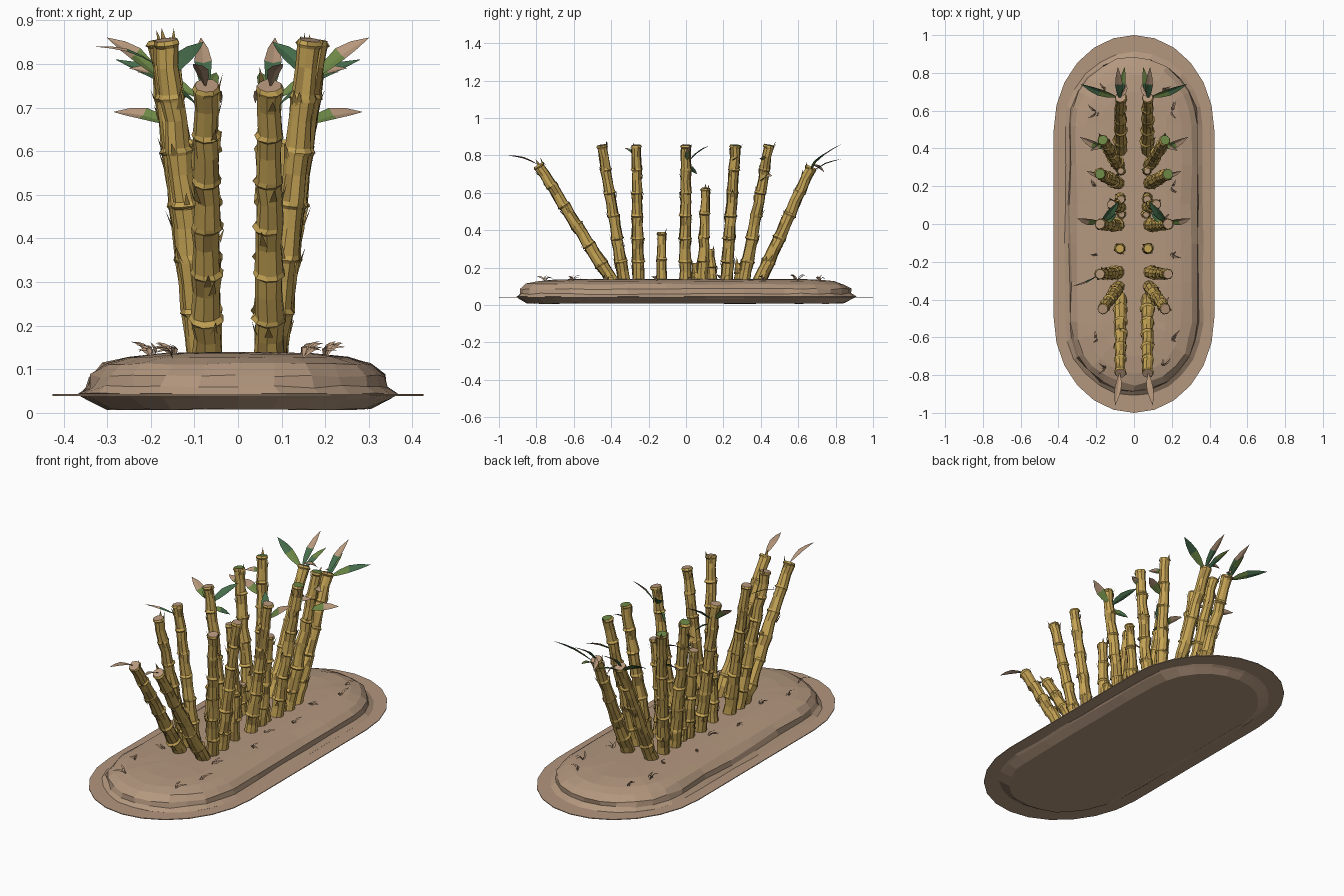
import bpy, bmesh, math, random
from mathutils import Vector

if "Cube" in bpy.data.objects:
    bpy.data.objects.remove(bpy.data.objects["Cube"])

random.seed(4)


def material(name, col):
    m = bpy.data.materials.new(name)
    m.diffuse_color = (*col, 1)
    m.use_nodes = True
    m.node_tree.nodes["Principled BSDF"].inputs["Base Color"].default_value = m.diffuse_color
    return m


SOIL = material("tan_soil", (0.45, 0.31, 0.21))
CANE = material("yellow_cane", (0.56, 0.37, 0.09))
OCHRE = material("dark_ochre", (0.36, 0.23, 0.06))
HUSK = material("pale_husk", (0.47, 0.31, 0.20))
LEAF = material("leaf_green", (0.15, 0.24, 0.06))
DEEP = material("deep_green", (0.06, 0.15, 0.07))


def make(name, verts, faces, mats, idx=None, closed=True):
    me = bpy.data.meshes.new(name)
    me.from_pydata(verts, [], faces)
    for m in mats:
        me.materials.append(m)
    if idx:
        for p, i in zip(me.polygons, idx):
            p.material_index = i
    if closed:
        bm = bmesh.new()
        bm.from_mesh(me)
        bmesh.ops.recalc_face_normals(bm, faces=bm.faces)
        bm.to_mesh(me)
        bm.free()
    ob = bpy.data.objects.new(name, me)
    bpy.context.scene.collection.objects.link(ob)
    return ob


def loft(rings):
    """Vertices and faces of a capped stack of equal rings (caps last)."""
    n = len(rings[0])
    v = [p for r in rings for p in r]
    f = []
    for k in range(len(rings) - 1):
        for i in range(n):
            j = (i + 1) % n
            f.append((k * n + i, k * n + j, (k + 1) * n + j, (k + 1) * n + i))
    f.append(tuple(range(n))[::-1])
    f.append(tuple(range((len(rings) - 1) * n, len(rings) * n)))
    return v, f


def stadium(hx, hy, straight, z, n=12, jit=0.0):
    """Oval outline: straight sides and elliptical ends."""
    pts = []
    for s in (1, -1):
        for i in range(n + 1):
            a = math.pi * i / n
            pts.append([s * hx * math.cos(a), s * (straight + (hy - straight) * math.sin(a)), z])
        for t in (0.6, 0.2, -0.2, -0.6):
            pts.append([-s * hx, s * straight * t, z])
    for p in pts:
        for k in range(3):
            p[k] += random.uniform(-jit, jit) * (0.5 if k == 2 else 1)
    return pts


# thin brim and rounded soil mound
v, f = loft([stadium(0.425, 1.0, 0.5, 0.039), stadium(0.425, 1.0, 0.5, 0.043)])
make("base_brim", v, f, [SOIL])
mound = [(0.30, 0.85, 0.008, 0.004), (0.345, 0.885, 0.032, 0.005), (0.365, 0.91, 0.044, 0.004),
         (0.342, 0.885, 0.06, 0.008), (0.335, 0.88, 0.085, 0.008), (0.305, 0.85, 0.112, 0.007),
         (0.25, 0.79, 0.127, 0.004), (0.17, 0.70, 0.136, 0.003), (0.07, 0.55, 0.139, 0.001)]
v, f = loft([stadium(a, b, 0.52, z, jit=j) for a, b, z, j in mound])
make("soil_mound", v, f, [SOIL])


def stalk(name, a, b, r0, r1, cap, sides=9):
    a, b = Vector(a), Vector(b)
    d = (b - a).normalized()
    u = d.cross(Vector((0, 1, 0.01))).normalized()
    w = d.cross(u)
    length = (b - a).length
    nodes = max(2, round(length / 0.13))
    ts = []
    for k in range(nodes):          # swollen joint between each pair of sections
        ts += [(k / nodes, 1.0), ((k + 0.5) / nodes, 0.93), ((k + 0.86) / nodes, 1.0),
               ((k + 0.92) / nodes, 1.16)]
    ts.append((1, 1.0))
    rings = []
    for t, s in ts:
        r = (r0 + (r1 - r0) * t) * s
        c = a.lerp(b, t)
        off = 0.003 if 0 < t < 1 else 0
        c = c + u * random.uniform(-off, off) + w * random.uniform(-off, off)
        rings.append([c + (u * math.cos(q) + w * math.sin(q)) * r * random.uniform(0.94, 1.06)
                      for q in [math.tau * i / sides for i in range(sides)]])
    v, f = loft(rings)
    idx = [1 if random.random() < 0.1 else 0 for _ in f]
    idx[-1] = 2
    make(name, v, f, [CANE, OCHRE, cap], idx)
    # peeling husk scales at the joints
    sv, sf = [], []
    for k in range(nodes):
        for _ in range(2):
            t = (k + random.uniform(0.5, 0.9)) / nodes
            q = random.uniform(0, math.tau)
            o = u * math.cos(q) + w * math.sin(q)
            tan = d.cross(o)
            r = r0 + (r1 - r0) * t
            c = a.lerp(b, t) + o * r * 0.95
            n = len(sv)
            sv += [c - tan * 0.010, c + tan * 0.010, c + o * 0.011 + d * random.uniform(0.03, 0.05)]
            sf.append((n, n + 1, n + 2))
    make(name + "_husks", sv, sf, [OCHRE], closed=False)


def leaf(name, a, b, width, base_mat, tip_mat):
    """Creased, drooping blade; the outer half takes the tip colour."""
    a, b = Vector(a), Vector(b)
    d = (b - a).normalized()
    side = d.cross(Vector((0, -0.6, 0.8))).normalized()
    nrm = side.cross(d)
    v, f = [], []
    prof = [(0, 0.12, 0), (0.25, 0.75, 0.010), (0.5, 1, 0.015), (0.75, 0.7, 0.010), (1, 0.03, 0)]
    for t, wd, lift in prof:
        c = a.lerp(b, t) + nrm * lift
        h = side * width * wd * 0.5
        v += [c - h, c - nrm * 0.15 * width * wd, c + h]
    for k in range(4):
        n = 3 * k
        f += [(n, n + 1, n + 4, n + 3), (n + 1, n + 2, n + 5, n + 4)]
    make(name, v, f, [base_mat, tip_mat], [0] * 4 + [1] * 4, closed=False)


# base (x, y), top (x, y, z), base radius, top radius, cap
stalks = [
    ((0.072, -0.39), (0.072, -0.79, 0.75), 0.036, 0.028, HUSK),
    ((0.08, -0.33), (0.165, -0.45, 0.855), 0.034, 0.026, HUSK),
    ((0.08, -0.255), (0.18, -0.265, 0.855), 0.034, 0.025, HUSK),
    ((0.072, -0.13), (0.074, -0.13, 0.39), 0.030, 0.022, CANE),
    ((0.08, -0.005), (0.18, 0.0, 0.855), 0.034, 0.026, HUSK),
    ((0.072, 0.09), (0.12, 0.105, 0.625), 0.034, 0.023, HUSK),
    ((0.07, 0.14), (0.07, 0.13, 0.30), 0.030, 0.020, HUSK),
    ((0.08, 0.215), (0.18, 0.265, 0.855), 0.034, 0.027, LEAF),
    ((0.08, 0.31), (0.165, 0.445, 0.855), 0.034, 0.026, LEAF),
    ((0.072, 0.39), (0.072, 0.67, 0.74), 0.036, 0.028, HUSK),
    ((0.07, 0.28), (0.07, 0.28, 0.225), 0.026, 0.016, HUSK),
    ((0.065, 0.055), (0.065, 0.05, 0.225), 0.026, 0.016, HUSK),
]
leaves = [
    ((0.075, -0.79, 0.75), (0.10, -0.96, 0.80), 0.035, HUSK, HUSK),
    ((0.075, 0.66, 0.73), (0.085, 0.83, 0.86), 0.04, DEEP, HUSK),
    ((0.085, 0.67, 0.72), (0.28, 0.74, 0.81), 0.045, LEAF, DEEP),
    ((0.075, 0.67, 0.71), (0.05, 0.83, 0.78), 0.035, DEEP, LEAF),
    ((0.15, 0.40, 0.66), (0.285, 0.46, 0.69), 0.045, LEAF, HUSK),
    ((0.16, 0.44, 0.77), (0.23, 0.39, 0.78), 0.03, LEAF, HUSK),
    ((0.17, 0.01, 0.76), (0.08, 0.12, 0.85), 0.045, DEEP, DEEP),
    ((0.18, 0.01, 0.77), (0.30, 0.03, 0.86), 0.045, LEAF, HUSK),
    ((0.17, 0.0, 0.74), (0.09, 0.06, 0.70), 0.03, LEAF, DEEP),
    ((0.16, 0.26, 0.76), (0.25, 0.28, 0.79), 0.03, LEAF, HUSK),
    ((0.07, 0.67, 0.75), (0.04, 0.74, 0.71), 0.025, HUSK, HUSK),
]
for s, tag in ((1, "right"), (-1, "left")):
    for i, (p, q, r0, r1, cap) in enumerate(stalks):
        stalk(f"stalk_{i + 1}_{tag}", (s * p[0], p[1], 0.12), (s * q[0], q[1], q[2]), r0, r1, cap)
    for i, (p, q, wd, m1, m2) in enumerate(leaves):
        leaf(f"leaf_{i + 1}_{tag}", (s * p[0], *p[1:]), (s * q[0], *q[1:]), wd, m1, m2)
    # small dry sprigs scattered over the soil
    for i, y in enumerate((-0.75, -0.6, -0.42, -0.15, 0.03, 0.2, 0.42, 0.6, 0.72)):
        x = s * (0.2 if i % 2 else 0.15)
        for k in range(3):
            dx, dy = random.uniform(0.0, 0.05) * s, random.uniform(-0.05, 0.05)
            leaf(f"sprig_{i + 1}_{k + 1}_{tag}", (x, y, 0.126),
                 (x + dx, y + dy, random.uniform(0.138, 0.165)), 0.012, HUSK, HUSK)
# lone dry leaf on the left
leaf("dry_leaf", (-0.19, -0.27, 0.80), (-0.33, -0.33, 0.84), 0.012, DEEP, HUSK)
